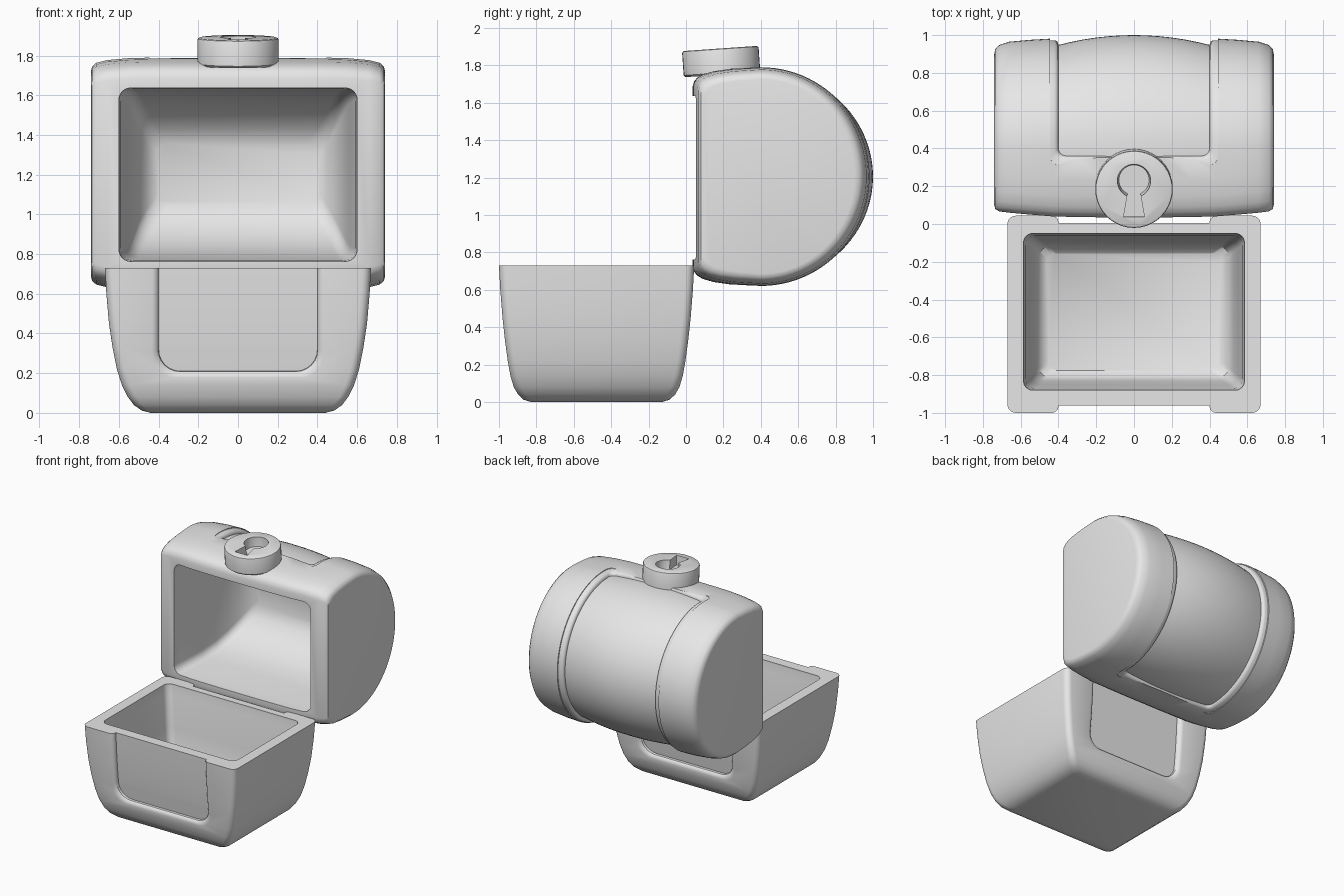
import bpy, bmesh, math
from mathutils import Matrix

if "Cube" in bpy.data.objects:
    bpy.data.objects.remove(bpy.data.objects["Cube"])

grey = bpy.data.materials.new("plain_grey")
grey.diffuse_color = (0.8, 0.8, 0.8, 1)
grey.use_nodes = True
grey.node_tree.nodes["Principled BSDF"].inputs["Base Color"].default_value = grey.diffuse_color


def make(name, verts, faces):
    me = bpy.data.meshes.new(name)
    me.from_pydata(verts, [], faces)
    bm = bmesh.new()
    bm.from_mesh(me)
    bmesh.ops.recalc_face_normals(bm, faces=bm.faces)
    bm.to_mesh(me)
    bm.free()
    me.materials.append(grey)
    ob = bpy.data.objects.new(name, me)
    bpy.context.collection.objects.link(ob)
    return ob


def bridge(a, b):
    n = len(a)
    return [(a[i], a[(i + 1) % n], b[(i + 1) % n], b[i]) for i in range(n)]


def loft(name, rings):
    """Skin closed rings of equal length and cap both ends."""
    n = len(rings[0])
    idx = [list(range(k * n, k * n + n)) for k in range(len(rings))]
    faces = [idx[0], idx[-1]]
    for a, b in zip(idx, idx[1:]):
        faces += bridge(a, b)
    return make(name, [p for r in rings for p in r], faces)


def rounded_rect(hx, hy, r, n=6):
    pts = []
    for q, (sx, sy) in enumerate(((1, 1), (-1, 1), (-1, -1), (1, -1))):
        for i in range(n + 1):
            a = math.pi / 2 * (q + i / n)
            pts.append((sx * (hx - r) + r * math.cos(a), sy * (hy - r) + r * math.sin(a)))
    return pts


def corner(u0, sign, w, r, ru, n=6):
    """Rows (u, half width) that round off one end of a recess."""
    return [(u0 + sign * ru * (1 - math.cos(i * math.pi / 2 / n)),
             w - r + r * math.sin(i * math.pi / 2 / n)) for i in range(n + 1)]


def recess(name, rows, pivot, surf, levels, ku=1.0, cols=12):
    """Cutter whose floor follows surf(x, u, depth) and whose rim flares outward."""
    verts, faces, loops = [], [], []
    nr, nc = len(rows), cols + 1
    span = max(abs(u - pivot) for u, _ in rows)
    for k, (d, flare) in enumerate(levels):
        o = len(verts)
        if k in (0, len(levels) - 1):
            faces += [(o + i * nc + j, o + i * nc + j + 1, o + (i + 1) * nc + j + 1, o + (i + 1) * nc + j)
                      for i in range(nr - 1) for j in range(cols)]
        for u, hw in rows:
            uu = pivot + (u - pivot) * (1 + flare * ku / span)
            verts += [surf((hw + flare) * (2 * j / cols - 1), uu, d) for j in range(nc)]
        loops.append([o + j for j in range(nc)]
                     + [o + i * nc + cols for i in range(1, nr)]
                     + [o + (nr - 1) * nc + j for j in range(cols - 1, -1, -1)]
                     + [o + i * nc for i in range(nr - 2, 0, -1)])
    for a, b in zip(loops, loops[1:]):
        faces += bridge(a, b)
    ob = make(name, verts, faces)
    bm = bmesh.new()
    bm.from_mesh(ob.data)
    bmesh.ops.delete(bm, geom=[v for v in bm.verts if not v.link_faces], context='VERTS')
    bm.to_mesh(ob.data)
    bm.free()
    return ob


def finish(ob, cutters, angle=35):
    bpy.ops.object.select_all(action='DESELECT')
    bpy.context.view_layer.objects.active = ob
    ob.select_set(True)
    for c in cutters:
        m = ob.modifiers.new("cut", 'BOOLEAN')
        m.operation, m.solver, m.object = 'DIFFERENCE', 'EXACT', c
        bpy.ops.object.modifier_apply(modifier=m.name)
        bpy.data.objects.remove(c)
    bpy.ops.object.shade_smooth_by_angle(angle=math.radians(angle))


# Chest base: tapered tub, (z, half x, half y)
YC = -0.478
TUB = [(0, .44, .35), (.012, .485, .39), (.04, .525, .42), (.08, .555, .443), (.14, .585, .461),
       (.22, .61, .475), (.33, .632, .49), (.45, .65, .503), (.6, .663, .515), (.73, .67, .522)]


def tub_half_y(z):
    for (z0, _, a), (z1, _, b) in zip(TUB, TUB[1:]):
        if z <= z1:
            return a + (b - a) * (z - z0) / (z1 - z0)
    return TUB[-1][2]


base = loft("chest_base", [[(x, y + YC, z) for x, y in rounded_rect(hx, hy, .045)] for z, hx, hy in TUB])

# Front and back panels of the base, open at the rim
LEVELS = [(0, 0), (.018, .002), (.028, .01), (.035, .022), (.042, .045), (.15, .05)]
rows = corner(.21, 1, .4, .11, .11) + [(z, .4) for z in (.33, .45, .6, .73, .9)]
cutters = [recess("panel_cutter", rows, .9,
                  lambda x, u, d, s=s: (x, YC + s * (tub_half_y(u) - .038 + d), u), LEVELS)
           for s in (-1, 1)]

# Base cavity
cutters.append(loft("tub_cutter", [[(x, y - .465, z) for x, y in rounded_rect(hx, hy, .05)] for z, hx, hy in
                                   ((.8, .585, .415), (.715, .585, .415), (.66, .575, .405), (.4, .55, .385),
                                    (.22, .525, .365), (.15, .50, .345), (.12, .46, .31))]))
finish(base, cutters)

# Lid: barrel sections along x, (x, back depth, half height, front y)
ZC, YL = 1.205, 0.4
LID = [(.74, .50, .52, .10), (.735, .525, .54, .08), (.715, .547, .558, .067), (.66, .565, .572, .06),
       (.55, .575, .582, .05), (.43, .582, .585, .04), (.3, .598, .585, .037), (.15, .613, .585, .035),
       (0, .62, .585, .035)]


def lid_ring(x, a, b, yf):
    pts = []
    for i in range(49):
        t = math.pi * (.5 - i / 48)
        pts.append((x, YL + a * math.cos(t), ZC + b * math.sin(t)))
    front = [(.2, .985), (.11, .963), (.055, .935), (.025, .905), (.008, .87), (0, .82)]
    pts += [(x, yf + dy, ZC - b * f) for dy, f in front]
    pts += [(x, yf + dy, ZC + b * f) for dy, f in reversed(front)]
    return pts


stations = [(-x, a, b, f) for x, a, b, f in LID] + LID[-2::-1]
lid = loft("chest_lid", [lid_ring(*s) for s in stations])


# Bulging centre panel of the lid, wrapping from top over the back to the underside
def lid_panel(x, t, d):
    q = (x / .4) ** 2
    return (x, YL + (.6 - .052 * q + d) * math.cos(t), ZC + (.57 - .022 * q + d) * math.sin(t))


T = math.radians(94)
rows = corner(-T, 1, .4, .04, .07)
mid = [(t * T / 20, .4) for t in range(-18, 19)]
rows = rows + mid + corner(T, -1, .4, .04, .07)[::-1]
cutters = [recess("lid_panel_cutter", rows, 0, lid_panel,
                  [(0, 0), (.012, .002), (.022, .008), (.03, .02), (.037, .045), (.15, .05)], ku=1.7)]

# Lid cavity facing the front
cutters.append(loft("lid_cavity_cutter", [[(x, y, z + 1.2) for x, z in rounded_rect(hx, hz, .06)]
                                          for y, hx, hz in
                                          ((-.1, .6, .437), (.07, .6, .437), (.12, .59, .432), (.35, .565, .42),
                                           (.5, .55, .40), (.62, .53, .36), (.72, .50, .30), (.79, .46, .23),
                                           (.83, .41, .16))]))
finish(lid, cutters)

# Round lock with a keyhole, tilted slightly toward the front
place = Matrix.Translation((0, .183, 1.89)) @ Matrix.Rotation(math.radians(4), 4, 'X')


def disc(r, z, n=40):
    return [place @ Matrix.Translation((r * math.cos(2 * math.pi * i / n), r * math.sin(2 * math.pi * i / n), z))
            @ Matrix().col[3].to_3d() for i in range(n)]


def ring(pts, z):
    return [tuple(place @ Matrix.Translation((x, y, z)).translation) for x, y in pts]


def circle(r, cy=0, n=40):
    return [(r * math.cos(2 * math.pi * i / n), cy + r * math.sin(2 * math.pi * i / n)) for i in range(n)]


lock = loft("lock", [ring(circle(r), z) for r, z in
                     ((.195, -.14), (.205, -.13), (.205, -.012), (.202, -.004), (.194, 0))])
hole = loft("keyhole_cutter", [ring(circle(r, .045), z) for r, z in ((.088, .05), (.088, -.02), (.08, -.075))])
slot = loft("key_slot_cutter", [ring([(-.03, .0), (-.055, -.145), (.055, -.145), (.03, .0)], z)
                                for z in (.05, -.075)])
finish(lock, [hole, slot])
